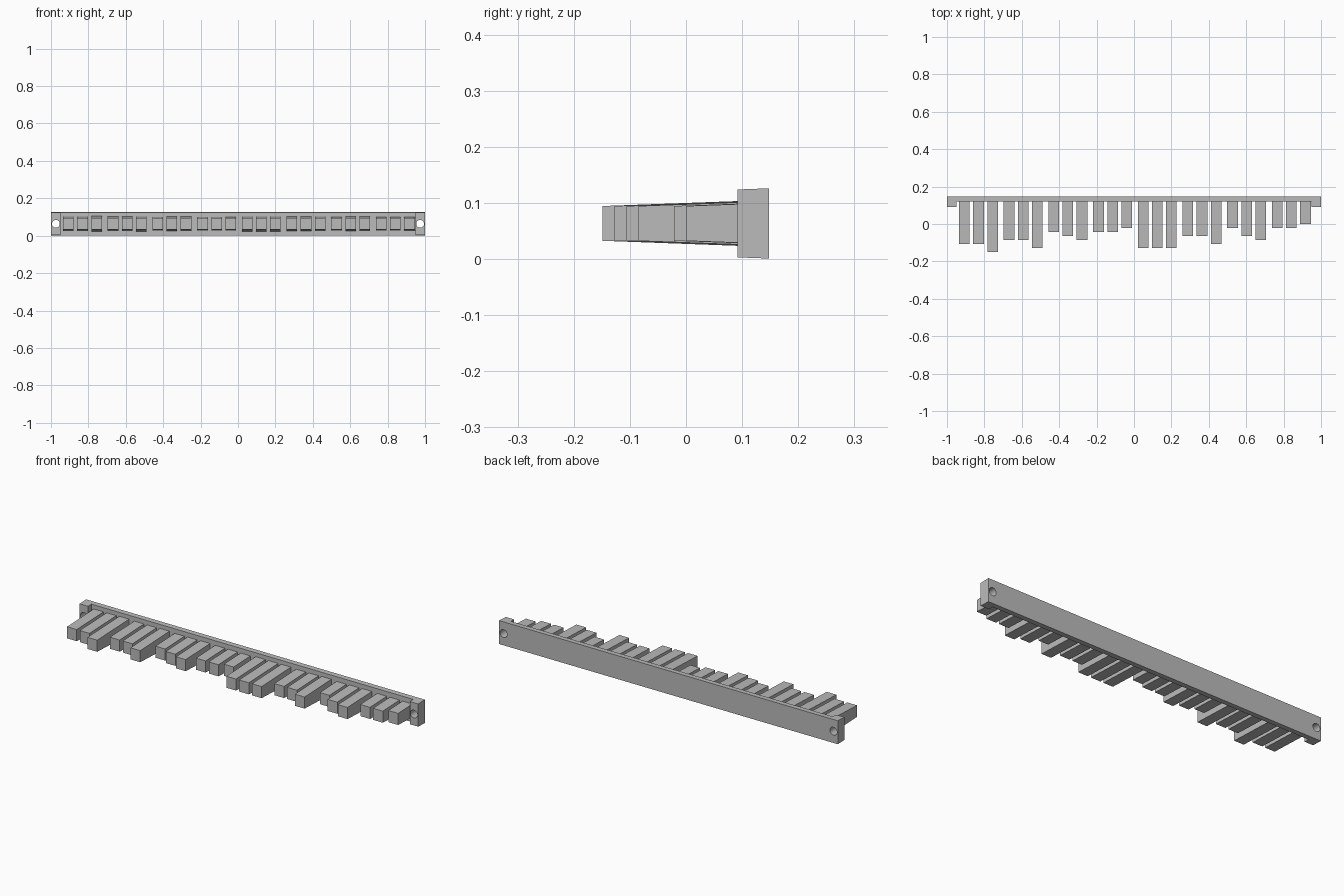
import bpy, bmesh
from math import pi

cube = bpy.data.objects.get("Cube")
if cube:
    bpy.data.objects.remove(cube, do_unlink=True)

grey = bpy.data.materials.new("plain grey")
grey.use_nodes = True
colour = (0.5, 0.5, 0.5, 1)
grey.diffuse_color = colour
grey.node_tree.nodes["Principled BSDF"].inputs["Base Color"].default_value = colour

MID_Z = 0.0635      # centre height of every part
DRAFT = 0.037       # slope of the drafted top and bottom faces
PLATE_FRONT = 0.12


def tapered_block(name, x, width, front, back, front_half):
    """Box along y whose height grows from front to back by the draft."""
    bm = bmesh.new()
    bmesh.ops.create_cube(bm, size=2)
    back_half = front_half + DRAFT * (back - front)
    for v in bm.verts:
        at_back = v.co.y > 0
        half = back_half if at_back else front_half
        v.co = (x + v.co.x * width / 2, back if at_back else front,
                MID_Z + v.co.z * half)
    mesh = bpy.data.meshes.new(name)
    bm.to_mesh(mesh)
    bm.free()
    mesh.materials.append(grey)
    obj = bpy.data.objects.new(name, mesh)
    bpy.context.collection.objects.link(obj)
    return obj


def cut(target, cutter):
    cutter.hide_render = True
    mod = target.modifiers.new("cut", "BOOLEAN")
    mod.operation = "DIFFERENCE"
    mod.solver = "EXACT"
    mod.object = cutter
    bpy.context.view_layer.objects.active = target
    bpy.ops.object.modifier_apply(modifier=mod.name)
    bpy.data.objects.remove(cutter, do_unlink=True)


# Mounting bar, recessed between its two end blocks
bar = tapered_block("mounting_bar", 0, 2, 0.092, 0.148, 0.0605)
cut(bar, tapered_block("recess_cutter", 0, 1.9, 0, PLATE_FRONT, 0.2))

# Screw hole through each end block
for side in (-1, 1):
    bpy.ops.mesh.primitive_cylinder_add(
        vertices=24, radius=0.021, depth=0.3,
        location=(side * 0.974, 0.12, MID_Z), rotation=(pi / 2, 0, 0))
    hole = bpy.context.object
    hole.data.materials.append(grey)
    cut(bar, hole)

bpy.ops.object.select_all(action="DESELECT")
bar.select_set(True)
bpy.context.view_layer.objects.active = bar
bpy.ops.object.shade_smooth_by_angle()

# Teeth in groups of three; each digit is a length step
groups = ["557", "446", "234", "221", "666", "335", "134", "110"]
for g, steps in enumerate(groups):
    for i, step in enumerate(steps):
        x = -0.907 + g * 0.239 + i * 0.0755
        tapered_block(f"tooth_{g + 1}_{i + 1}", x, 0.057,
                      -0.0212 * int(step), PLATE_FRONT + 0.004, 0.031)
